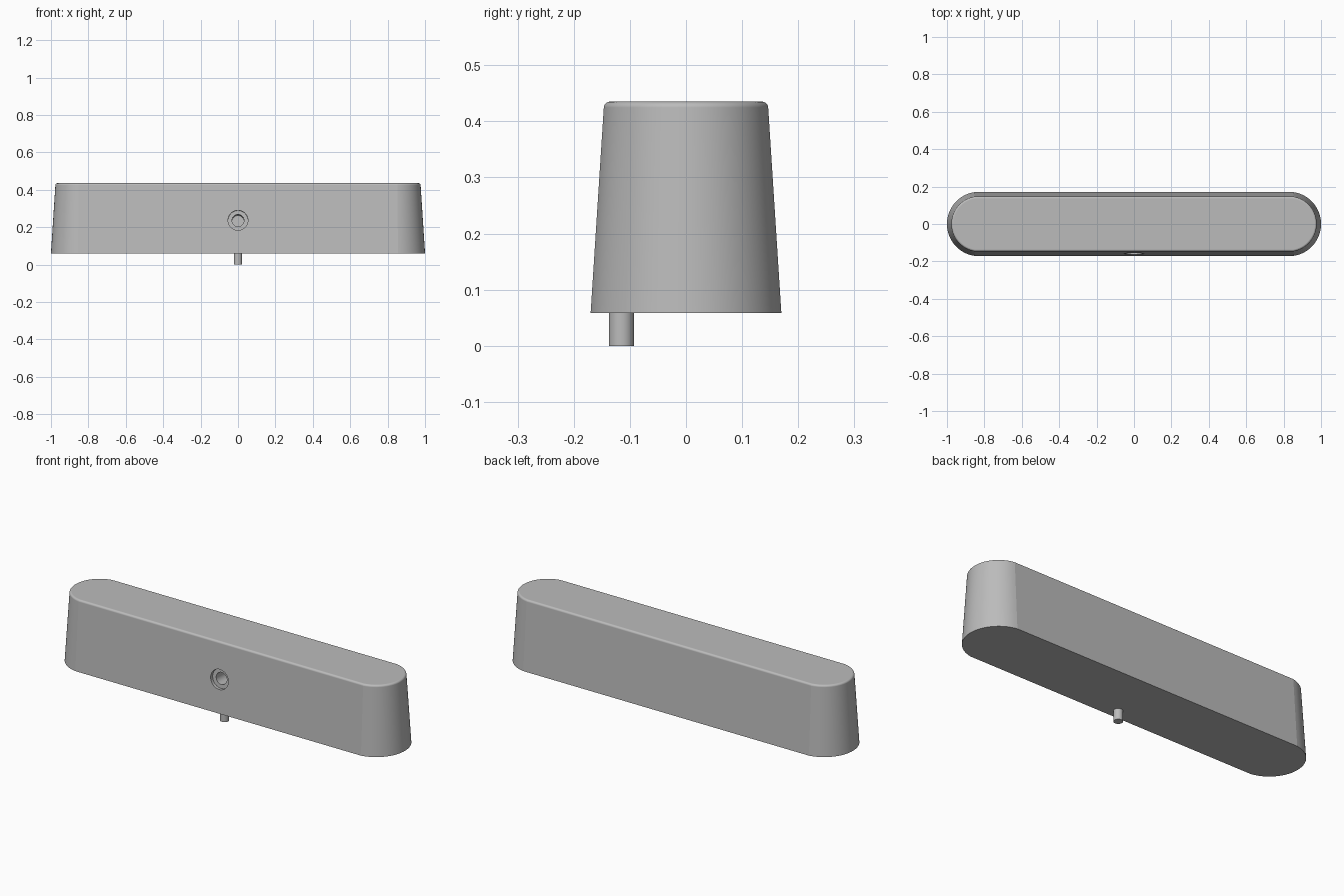
import bpy, bmesh, math
from mathutils import Matrix, Vector

if "Cube" in bpy.data.objects:
    bpy.data.objects.remove(bpy.data.objects["Cube"])

grey = bpy.data.materials.new("light grey")
grey.diffuse_color = (0.5, 0.5, 0.5, 1)
grey.use_nodes = True
grey.node_tree.nodes["Principled BSDF"].inputs["Base Color"].default_value = grey.diffuse_color

BASE_Z, TOP_Z = 0.058, 0.435
BASE_W, TOP_W = 0.170, 0.1465
CENTRE = 0.828            # x of the rounded end centres
FILLET = 0.011
SLOPE = math.atan2(BASE_W - TOP_W, TOP_Z - BASE_Z)


def loft(name, rings):
    """Skin closed rings of equal length and cap both ends."""
    bm = bmesh.new()
    loops = [[bm.verts.new(p) for p in ring] for ring in rings]
    n = len(loops[0])
    for a, b in zip(loops, loops[1:]):
        for i in range(n):
            j = (i + 1) % n
            bm.faces.new((a[i], a[j], b[j], b[i]))
    bm.faces.new(loops[0][::-1])
    bm.faces.new(loops[-1])
    bmesh.ops.recalc_face_normals(bm, faces=bm.faces)
    mesh = bpy.data.meshes.new(name)
    bm.to_mesh(mesh)
    bm.free()
    mesh.materials.append(grey)
    obj = bpy.data.objects.new(name, mesh)
    bpy.context.collection.objects.link(obj)
    return obj


def long_outline(w, z, steps=32):
    """Straight sides with round ends that meet them at a slight crease."""
    r = w * 1.013
    a = math.asin(w / r)
    end = [(CENTRE + r * math.cos(t), r * math.sin(t))
           for t in (-a + 2 * a * i / steps for i in range(steps + 1))]
    return [(x, y, z) for x, y in end] + [(-x, -y, z) for x, y in end]


def circle(r, z, n=48):
    return [(r * math.cos(2 * math.pi * i / n), r * math.sin(2 * math.pi * i / n), z)
            for i in range(n)]


def smooth(obj, degrees):
    bpy.ops.object.select_all(action='DESELECT')
    obj.select_set(True)
    bpy.context.view_layer.objects.active = obj
    bpy.ops.object.shade_smooth_by_angle(angle=math.radians(degrees))


# Tapered housing with a small rounded top edge
profile = [(BASE_W, BASE_Z)]
for i in range(13):
    t = SLOPE + (math.pi / 2 - SLOPE) * i / 12
    profile.append((TOP_W - FILLET * (1 - math.cos(t)), TOP_Z - FILLET * (1 - math.sin(t))))
housing = loft("housing", [long_outline(w, z) for w, z in profile])

# Stepped socket in the front wall, square to the sloping surface
SOCKET_Z = 0.237
wall_y = -(BASE_W - (SOCKET_Z - BASE_Z) * math.tan(SLOPE))
cutter = loft("socket_cutter", [circle(0.032, -0.11), circle(0.032, -0.018),
                                circle(0.053, -0.018), circle(0.053, 0.03)])
outward = Vector((0, -math.cos(SLOPE), math.sin(SLOPE)))
cutter.matrix_world = (Matrix.Translation((0, wall_y, SOCKET_Z))
                       @ outward.to_track_quat('Z', 'Y').to_matrix().to_4x4())
cutter.hide_render = True
cut = housing.modifiers.new("socket", 'BOOLEAN')
cut.object, cut.operation, cut.solver = cutter, 'DIFFERENCE', 'EXACT'
bpy.context.view_layer.objects.active = housing
bpy.ops.object.modifier_apply(modifier=cut.name)
bpy.data.objects.remove(cutter)
smooth(housing, 8)
housing.modifiers.new("even_shading", 'WEIGHTED_NORMAL').keep_sharp = True

# Short peg under the housing
peg = loft("bottom_peg", [circle(0.0225, 0), circle(0.0225, BASE_Z + 0.002)])
peg.location = (0, -0.115, 0)
smooth(peg, 30)
